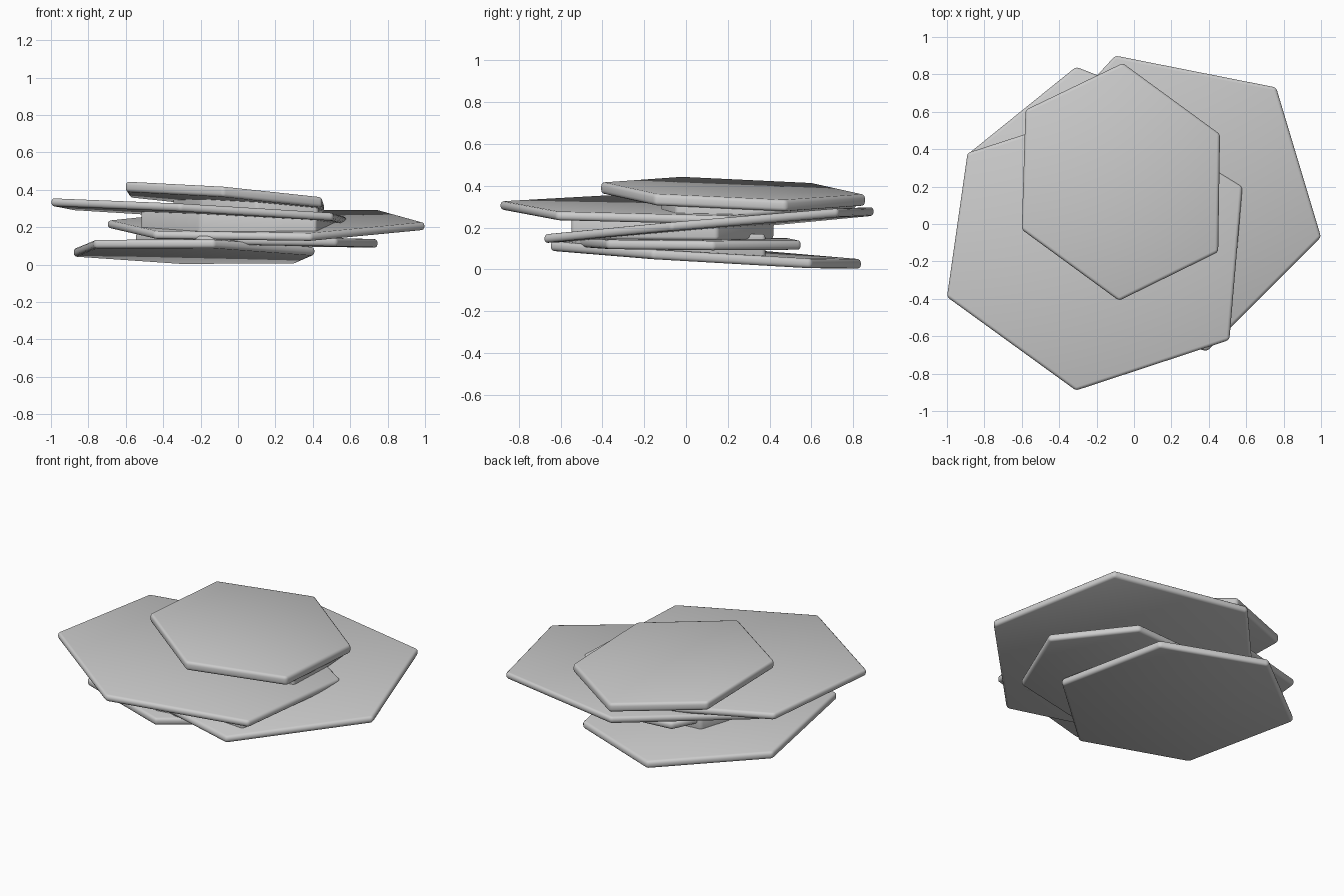
import bpy
import bmesh

cube = bpy.data.objects.get("Cube")
if cube:
    bpy.data.objects.remove(cube, do_unlink=True)

stone = bpy.data.materials.new("grey_stone")
stone.use_nodes = True
GREY = (0.6, 0.6, 0.6, 1)
stone.diffuse_color = GREY
stone.node_tree.nodes["Principled BSDF"].inputs["Base Color"].default_value = GREY


def slab(name, outline, top, bottom, bevel=0.017):
    """Solid between two tilted planes; each plane is (height, x slope, y slope)."""
    bm = bmesh.new()
    rings = []
    for h, sx, sy in (bottom, top):
        rings.append([bm.verts.new((x, y, h + sx * x + sy * y)) for x, y in outline])
    low, high = rings
    n = len(outline)
    bm.faces.new(high)
    bm.faces.new(low[::-1])
    for i in range(n):
        j = (i + 1) % n
        bm.faces.new((low[i], low[j], high[j], high[i]))
    bmesh.ops.recalc_face_normals(bm, faces=bm.faces)
    mesh = bpy.data.meshes.new(name)
    bm.to_mesh(mesh)
    bm.free()
    mesh.materials.append(stone)
    obj = bpy.data.objects.new(name, mesh)
    bpy.context.collection.objects.link(obj)
    # Worn, rounded rim
    mod = obj.modifiers.new("rounded_rim", "BEVEL")
    mod.width = bevel
    mod.segments = 3
    mod.limit_method = "ANGLE"
    mod.use_clamp_overlap = True
    mesh.shade_smooth()
    return obj


def plate(name, outline, top, thickness):
    slab(name, outline, top, (top[0] - thickness, top[1], top[2]))


TOP = (0.392, -0.085, -0.045)
UPPER = (0.292, -0.055, -0.02)
WIDE = (0.222, 0.01, 0.086)
SMALL = (0.148, -0.015, -0.005)
BASE = (0.093, -0.02, -0.06)

# Five tilted hexagonal plates, top to bottom
plate("top_plate", [(-.58, .61), (-.6, -.03), (-.08, -.41), (.45, -.15), (.46, .48), (-.06, .86)], TOP, 0.055)
plate("upper_plate", [(-.89, .38), (-1, -.39), (-.31, -.89), (.51, -.62), (.58, .2), (-.12, .63)], UPPER, 0.042)
plate("wide_plate", [(-.1, .9), (-.7, .25), (-.45, -.45), (.39, -.68), (1, -.07), (.76, .73)], WIDE, 0.042)
plate("small_plate", [(.42, .55), (-.25, .5), (-.5, 0), (-.2, -.55), (.53, -.38), (.75, .13)], SMALL, 0.045)
plate("base_plate", [(-.31, .84), (-.88, .38), (-.77, -.42), (-.13, -.65), (.41, -.16), (.31, .6)], BASE, 0.046)

# Hidden cores that fuse the plates together
slab("upper_core", [(-.35, .5), (-.2, .1), (.1, -.12), (.43, -.05), (.44, .46), (-.06, .82)],
     (TOP[0] - 0.03, TOP[1], TOP[2]), WIDE)
slab("middle_core", [(-.4, .35), (-.52, -.2), (-.2, -.5), (.42, -.55), (.55, .15), (.1, .42)],
     (UPPER[0] - 0.02, UPPER[1], UPPER[2]), SMALL)
slab("lower_core", [(-.35, .35), (-.55, -.1), (-.3, -.45), (-.05, -.55), (.38, -.15), (.28, .38)],
     (0.17, 0, 0), (BASE[0] - 0.02, BASE[1], BASE[2]))
